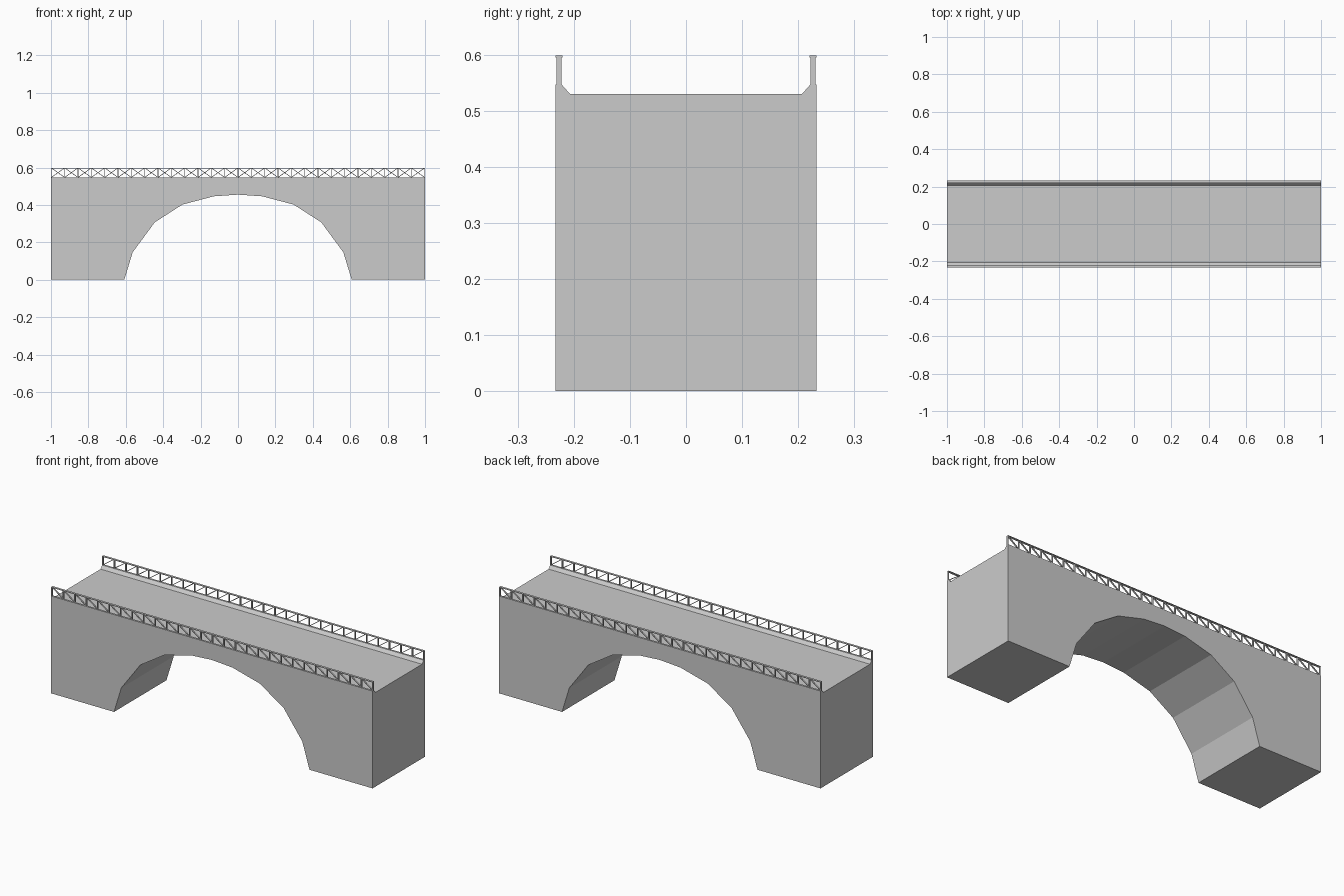
import bpy, bmesh, math
from mathutils import Matrix, Vector

if "Cube" in bpy.data.objects:
    bpy.data.objects.remove(bpy.data.objects["Cube"])


def finish(bm, name):
    bmesh.ops.recalc_face_normals(bm, faces=bm.faces)
    me = bpy.data.meshes.new(name)
    bm.to_mesh(me)
    bm.free()
    ob = bpy.data.objects.new(name, me)
    bpy.context.collection.objects.link(ob)
    return ob


def add_box(bm, centre, size, angle=0.0):
    m = (Matrix.Translation(centre) @ Matrix.Rotation(angle, 4, 'Y')
         @ Matrix.Diagonal((*size, 1)))
    bmesh.ops.create_cube(bm, size=1, matrix=m)


def extrude(points, direction, name):
    bm = bmesh.new()
    face = bm.faces.new([bm.verts.new(p) for p in points])
    new = bmesh.ops.extrude_face_region(bm, geom=[face])['geom']
    bmesh.ops.translate(bm, vec=Vector(direction),
                        verts=[v for v in new if isinstance(v, bmesh.types.BMVert)])
    return finish(bm, name)


HALF_W, DECK, CURB = 0.233, 0.53, 0.547

# Arched body: half of the arch, mirrored into a full profile
arch = [(0.608, 0), (0.563, 0.147), (0.445, 0.307), (0.297, 0.402), (0.13, 0.446)]
right = [(1, DECK), (1, 0)] + arch
profile = right + [(0, 0.455)] + [(-x, z) for x, z in reversed(right)]
extrude([(x, -HALF_W, z) for x, z in profile], (0, 2 * HALF_W, 0), "arch_body")

# Bevelled curbs along both deck edges
for s, side in ((-1, "front"), (1, "back")):
    section = [(HALF_W, DECK), (HALF_W, CURB), (0.222, CURB), (0.207, DECK)]
    extrude([(-1, s * y, z) for y, z in section], (2, 0, 0), side + "_curb")

# Lattice railing: posts, one diagonal per panel, and a thin top rail
PANELS, TOP, RAIL_Y, BAR = 28, 0.598, 0.2265, 0.004
pitch = (2 - BAR) / PANELS
height = TOP - CURB
for turn, side in ((0, "back"), (math.pi, "front")):
    bm = bmesh.new()
    mid = (CURB + TOP) / 2
    for i in range(PANELS + 1):
        x = -1 + BAR / 2 + i * pitch
        add_box(bm, (x, RAIL_Y, mid), (BAR, 0.009, height))
        if i < PANELS:
            length = math.hypot(pitch, height) - BAR
            add_box(bm, (x + pitch / 2, RAIL_Y, mid), (length, 0.008, BAR * 0.8),
                    -math.atan2(height, pitch))
    add_box(bm, (0, RAIL_Y, TOP - 0.0015), (2, 0.013, 0.003))
    bmesh.ops.rotate(bm, cent=(0, 0, 0), matrix=Matrix.Rotation(turn, 3, 'Z'),
                     verts=bm.verts)
    finish(bm, side + "_railing")
